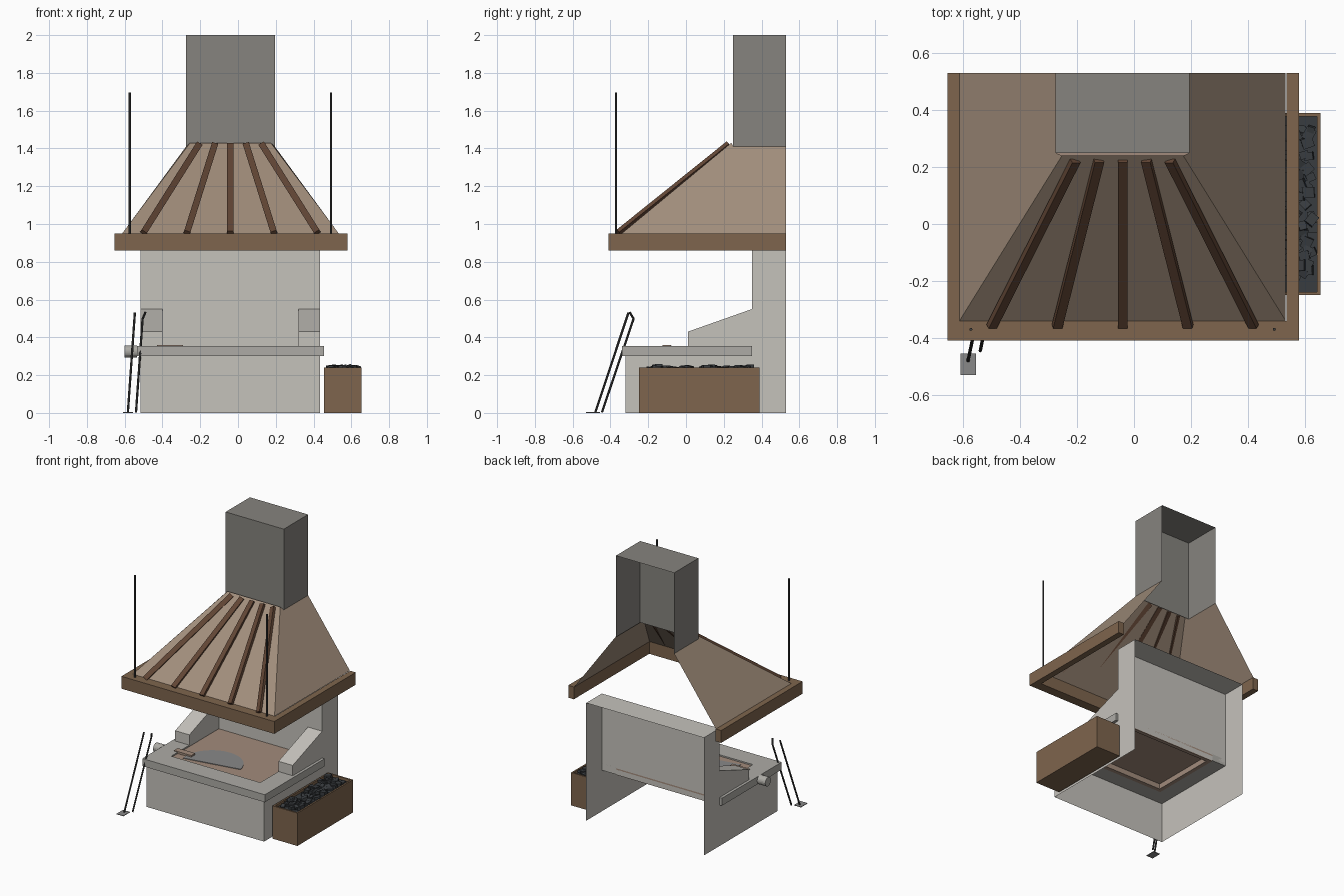
import bpy, bmesh, math, random
from mathutils import Vector, Matrix

random.seed(4)
default = bpy.data.objects.get("Cube")
if default:
    bpy.data.objects.remove(default, do_unlink=True)

MID = -0.04  # centre line of the fireplace


def material(name, rgb):
    mat = bpy.data.materials.new(name)
    mat.use_nodes = True
    color = (*rgb, 1)
    mat.diffuse_color = color
    mat.node_tree.nodes["Principled BSDF"].inputs["Base Color"].default_value = color
    return mat


plaster = material("plaster", (0.56, 0.54, 0.5))
stone = material("stone", (0.42, 0.41, 0.38))
flue = material("flue", (0.24, 0.23, 0.21))
copper = material("copper", (0.36, 0.27, 0.2))
wood = material("wood", (0.21, 0.13, 0.075))
dark_wood = material("dark_wood", (0.12, 0.06, 0.035))
clay = material("clay", (0.36, 0.26, 0.2))
iron = material("iron", (0.05, 0.05, 0.05))
steel = material("steel", (0.25, 0.25, 0.25))
coal_black = material("coal_black", (0.04, 0.045, 0.05))


def finish(name, bm, mat):
    mesh = bpy.data.meshes.new(name)
    bm.to_mesh(mesh)
    bm.free()
    obj = bpy.data.objects.new(name, mesh)
    bpy.context.collection.objects.link(obj)
    mesh.materials.append(mat)
    return obj


def sheet(name, faces, mat):
    """Open shell from a few polygons."""
    bm = bmesh.new()
    for face in faces:
        bm.faces.new([bm.verts.new(p) for p in face])
    bmesh.ops.remove_doubles(bm, verts=bm.verts, dist=0.0005)
    bmesh.ops.recalc_face_normals(bm, faces=bm.faces)
    return finish(name, bm, mat)


def prism(name, outline, offset, mat):
    """Solid made by sweeping a flat outline along an offset."""
    bm = bmesh.new()
    base = bm.faces.new([bm.verts.new(p) for p in outline])
    out = bmesh.ops.extrude_face_region(bm, geom=[base], use_keep_orig=True)
    moved = [v for v in out["geom"] if isinstance(v, bmesh.types.BMVert)]
    bmesh.ops.translate(bm, verts=moved, vec=offset)
    bmesh.ops.recalc_face_normals(bm, faces=bm.faces)
    return finish(name, bm, mat)


def box(name, x, y, z, mat):
    outline = [(x[0], y[0], z[0]), (x[1], y[0], z[0]), (x[1], y[1], z[0]), (x[0], y[1], z[0])]
    return prism(name, outline, (0, 0, z[1] - z[0]), mat)


def bar(name, start, end, width, depth, mat, sides=4):
    """Straight rod or batten between two points."""
    a, b = Vector(start), Vector(end)
    d = (b - a).normalized()
    side = Vector((0, 1, 0)).cross(d).normalized()
    frame = Matrix((side, d.cross(side), d)).transposed().to_4x4()
    frame.translation = (a + b) / 2
    bm = bmesh.new()
    if sides == 4:
        bmesh.ops.create_cube(bm, size=1)
    else:
        bmesh.ops.create_cone(bm, cap_ends=True, segments=sides, radius1=0.5, radius2=0.5, depth=1)
    bmesh.ops.scale(bm, vec=(width, depth, (b - a).length), verts=bm.verts)
    bm.transform(frame)
    return finish(name, bm, mat)


# Masonry shell, open at the back and underneath
L, R = -0.515, 0.435
FRONT, PANEL, BACK, TOP, SLAB = -0.32, 0.35, 0.53, 0.86, 0.3
profile = [(FRONT, 0), (BACK, 0), (BACK, TOP), (PANEL, TOP), (PANEL, SLAB), (FRONT, SLAB)]


def across(p, q):
    return [(L, *p), (R, *p), (R, *q), (L, *q)]


sheet("masonry_body", [
    [(L, *p) for p in profile],
    [(R, *p) for p in profile],
    across((FRONT, 0), (FRONT, SLAB)),
    across((PANEL, SLAB), (PANEL, TOP)),
    across((PANEL, TOP), (BACK, TOP)),
], plaster)

# Sloping cheeks beside the fire
cheek = [(0.01, 0.35), (0.01, 0.43), (PANEL, 0.55), (PANEL, 0.35)]
for name, x in (("right_cheek", L), ("left_cheek", R - 0.115)):
    prism(name, [(x, *p) for p in cheek], (0.115, 0, 0), plaster)

# Hearth slab, a U around the fire tray
outer, inner = 0.495, 0.36
u_shape = [(-outer, PANEL), (-outer, -0.34), (outer, -0.34), (outer, PANEL),
           (inner, PANEL), (inner, -0.2), (-inner, -0.2), (-inner, PANEL)]
prism("hearth_slab", [(MID + x, y, SLAB) for x, y in u_shape], (0, 0, 0.055), stone)

# Fire tray with a frame below it
tray_l, tray_r = MID - inner, MID + inner
box("fire_tray", (tray_l, tray_r), (-0.2, PANEL), (0.335, 0.345), clay)
for name, x, y in (
    ("tray_front_frame", (tray_l, tray_r), (-0.2, -0.17)),
    ("tray_back_frame", (tray_l, tray_r), (0.32, 0.348)),
    ("tray_right_frame", (tray_l, tray_l + 0.03), (-0.17, 0.32)),
    ("tray_left_frame", (tray_r - 0.03, tray_r), (-0.17, 0.32)),
):
    box(name, x, y, (0.296, 0.335), clay)

# Ash flap with handle and knob
arc = [math.radians(10 + 180 * i / 16) for i in range(17)]
prism("ash_flap", [(-0.12 + 0.21 * math.cos(t), -0.13 + 0.21 * math.sin(t), 0.345) for t in arc],
      (0, 0, 0.004), steel)
box("flap_handle", (-0.43, -0.29), (-0.125, -0.08), (0.345, 0.36), clay)
bar("flap_knob", (-0.6, -0.09, 0.325), (-0.535, -0.09, 0.325), 0.066, 0.066, stone, 20)

# Hood rim beams
RIM = (0.86, 0.95)
box("rim_front", (-0.655, 0.58), (-0.41, -0.34), RIM, wood)
box("rim_right", (-0.655, -0.61), (-0.34, BACK), RIM, wood)
box("rim_left", (0.535, 0.58), (-0.34, BACK), RIM, wood)

# Hood panels, open at the back
low, high = 0.573, 0.213
sheet("hood_front", [[(MID - low, -0.34, 0.95), (MID + low, -0.34, 0.95),
                      (MID + high, 0.24, 1.43), (MID - high, 0.24, 1.43)]], copper)
for name, s in (("hood_right", -1), ("hood_left", 1)):
    sheet(name, [[(MID + s * low, -0.34, 0.95), (MID + s * low, BACK, 0.95),
                  (MID + s * 0.235, BACK, 1.41), (MID + s * 0.235, 0.25, 1.41),
                  (MID + s * high, 0.24, 1.43)]], copper)

# Battens fanning over the hood front
for i in range(-2, 3):
    bar(f"hood_batten_{i + 3}", (MID + i * 0.23, -0.36, 0.955), (MID + i * 0.083, 0.222, 1.422),
        0.034, 0.02, dark_wood)

# Chimney, open at the back and underneath
cl, cr, cf, low_z, top_z = MID - 0.235, MID + 0.235, 0.25, 1.405, 2.0
sheet("chimney", [
    [(cl, cf, low_z), (cr, cf, low_z), (cr, cf, top_z), (cl, cf, top_z)],
    [(cl, cf, top_z), (cr, cf, top_z), (cr, BACK, top_z), (cl, BACK, top_z)],
    *[[(x, cf, low_z), (x, BACK, low_z), (x, BACK, top_z), (x, cf, top_z)] for x in (cl, cr)],
], flue)

# Hanging rods at the rim corners
for name, s in (("right_hanger", -1), ("left_hanger", 1)):
    x = MID + s * 0.533
    bar(name, (x, -0.37, 0.94), (x, -0.37, 1.695), 0.011, 0.011, iron, 8)

# Coal box
bx, by, wall, height = (0.455, 0.655), (-0.25, 0.39), 0.012, 0.24
box("coal_box_floor", bx, by, (0, 0.015), wood)
for name, x, y in (
    ("coal_box_right", (bx[0], bx[0] + wall), by),
    ("coal_box_left", (bx[1] - wall, bx[1]), by),
    ("coal_box_front", bx, (by[0], by[0] + wall)),
    ("coal_box_back", bx, (by[1] - wall, by[1])),
):
    box(name, x, y, (0, height), wood)
box("coal_bed", (bx[0] + wall, bx[1] - wall), (by[0] + wall, by[1] - wall), (0.2, 0.22), coal_black)

# Loose coal lumps
bm = bmesh.new()
for _ in range(75):
    spot = Vector((random.uniform(0.485, 0.625), random.uniform(-0.21, 0.35), random.uniform(0.22, 0.24)))
    lump = bmesh.ops.create_cube(bm, size=random.uniform(0.025, 0.04))["verts"]
    spin = Matrix.Rotation(random.uniform(0, math.pi), 4, "Z") @ Matrix.Rotation(random.uniform(-0.4, 0.4), 4, "X")
    squash = Matrix.Diagonal((1, 1.15, 0.7, 1))
    bmesh.ops.transform(bm, matrix=Matrix.Translation(spot) @ spin @ squash, verts=lump)
finish("coal_lumps", bm, coal_black)

# Leaning fire tools
bar("shovel_shaft", (-0.583, -0.48, 0.003), (-0.546, -0.305, 0.53), 0.012, 0.012, iron, 8)
box("shovel_blade", (-0.61, -0.555), (-0.53, -0.455), (0, 0.004), steel)
bar("poker_shaft", (-0.54, -0.445, 0.003), (-0.505, -0.277, 0.5), 0.012, 0.012, iron, 8)
bar("poker_hook", (-0.505, -0.277, 0.498), (-0.49, -0.298, 0.533), 0.012, 0.012, iron, 8)
